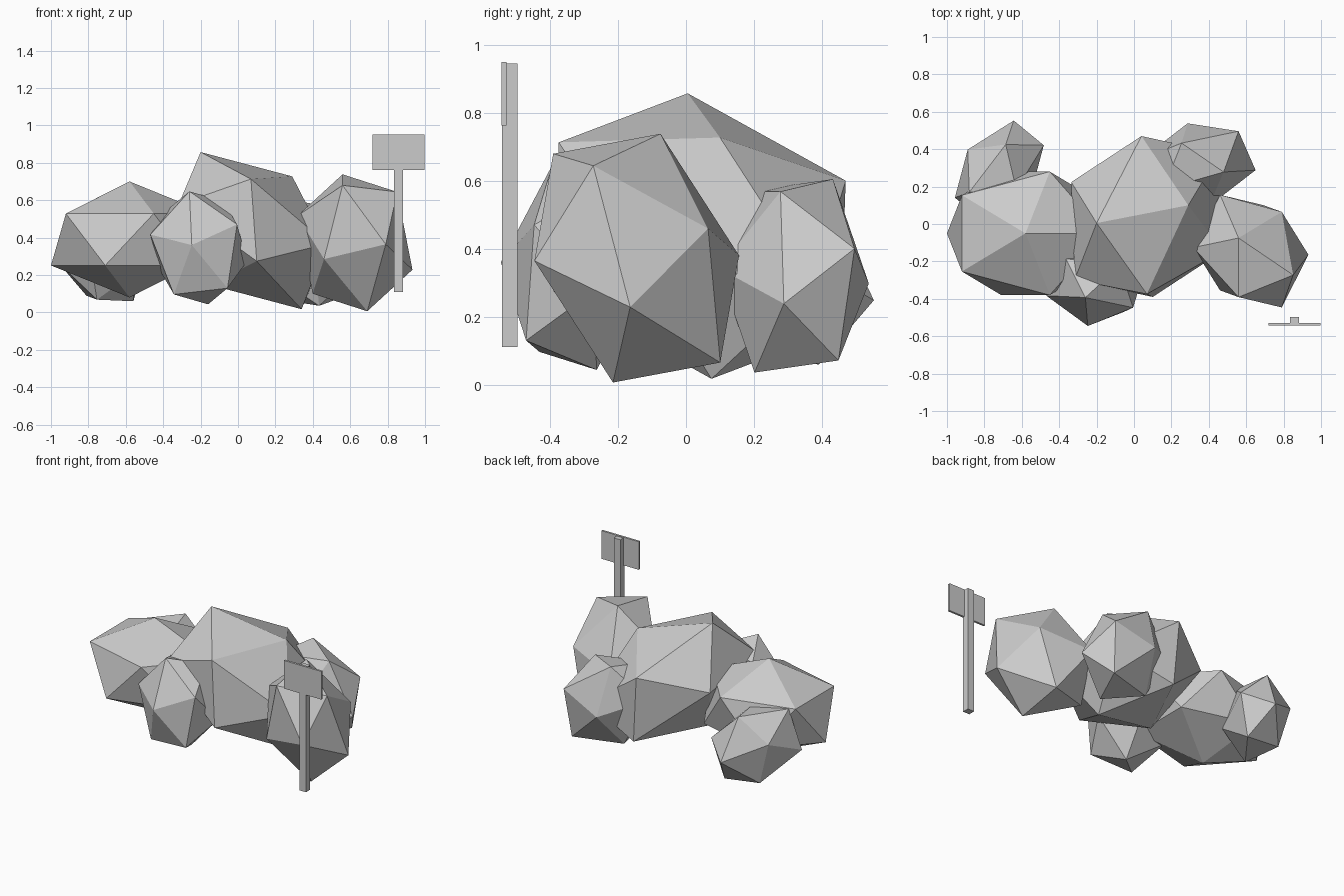
import bpy, bmesh
from mathutils import Matrix, Vector

if "Cube" in bpy.data.objects:
    bpy.data.objects.remove(bpy.data.objects["Cube"])


def rock(name, centre, apex, n1, n2):
    """Stretched and tilted 20-sided boulder. apex, n1, n2 are offsets from
    the centre to one corner and two of its neighbours (counter-clockwise)."""
    a, p, q = Vector(apex), Vector(n1), Vector(n2)
    x = (p - 0.4472 * a) / 0.8944
    y = (q - 0.4472 * a - 0.2764 * x) / 0.8506
    m = Matrix((x, y, a)).transposed().to_4x4()
    m.translation = Vector(centre)
    bm = bmesh.new()
    bmesh.ops.create_icosphere(bm, subdivisions=1, radius=1, matrix=m)
    bmesh.ops.recalc_face_normals(bm, faces=bm.faces)
    mesh = bpy.data.meshes.new(name)
    bm.to_mesh(mesh)
    bm.free()
    ob = bpy.data.objects.new(name, mesh)
    bpy.context.collection.objects.link(ob)


def box(name, lo, hi):
    lo, hi = Vector(lo), Vector(hi)
    bpy.ops.mesh.primitive_cube_add(size=1, location=(lo + hi) / 2)
    ob = bpy.context.object
    ob.name = name
    ob.scale = hi - lo
    bpy.ops.object.transform_apply(location=False, rotation=False, scale=True)


# Large boulders
rock("main_boulder", (0.07, 0.04, 0.437),
     (-0.27, -0.035, 0.42), (0.22, 0.06, 0.29), (-0.03, 0.43, 0.163))
rock("left_boulder", (-0.58, -0.05, 0.39),
     (0, 0, 0.31), (0.42, 0, 0.139), (0.13, 0.33, 0.139))
rock("right_boulder", (0.625, -0.145, 0.372),
     (-0.066, 0.07, 0.366), (0.226, -0.128, 0.272), (0.165, 0.21, 0.087))

# Small boulders
rock("front_boulder", (-0.21, -0.328, 0.345),
     (-0.037, -0.217, 0.015), (0.205, -0.119, 0.125), (-0.05, -0.065, 0.302))
rock("back_right_boulder", (0.344, 0.317, 0.32),
     (0.306, -0.029, -0.082), (0.215, 0.179, 0.08), (0.135, -0.039, 0.248))
rock("back_left_boulder", (-0.72, 0.281, 0.293),
     (0.077, 0.272, -0.045), (-0.169, 0.117, 0.08), (0.034, 0.144, 0.225))

# Sign in front of the rocks
box("sign_post", (0.834, -0.541, 0.11), (0.882, -0.496, 0.945))
box("sign_board", (0.72, -0.543, 0.762), (0.997, -0.529, 0.95))
